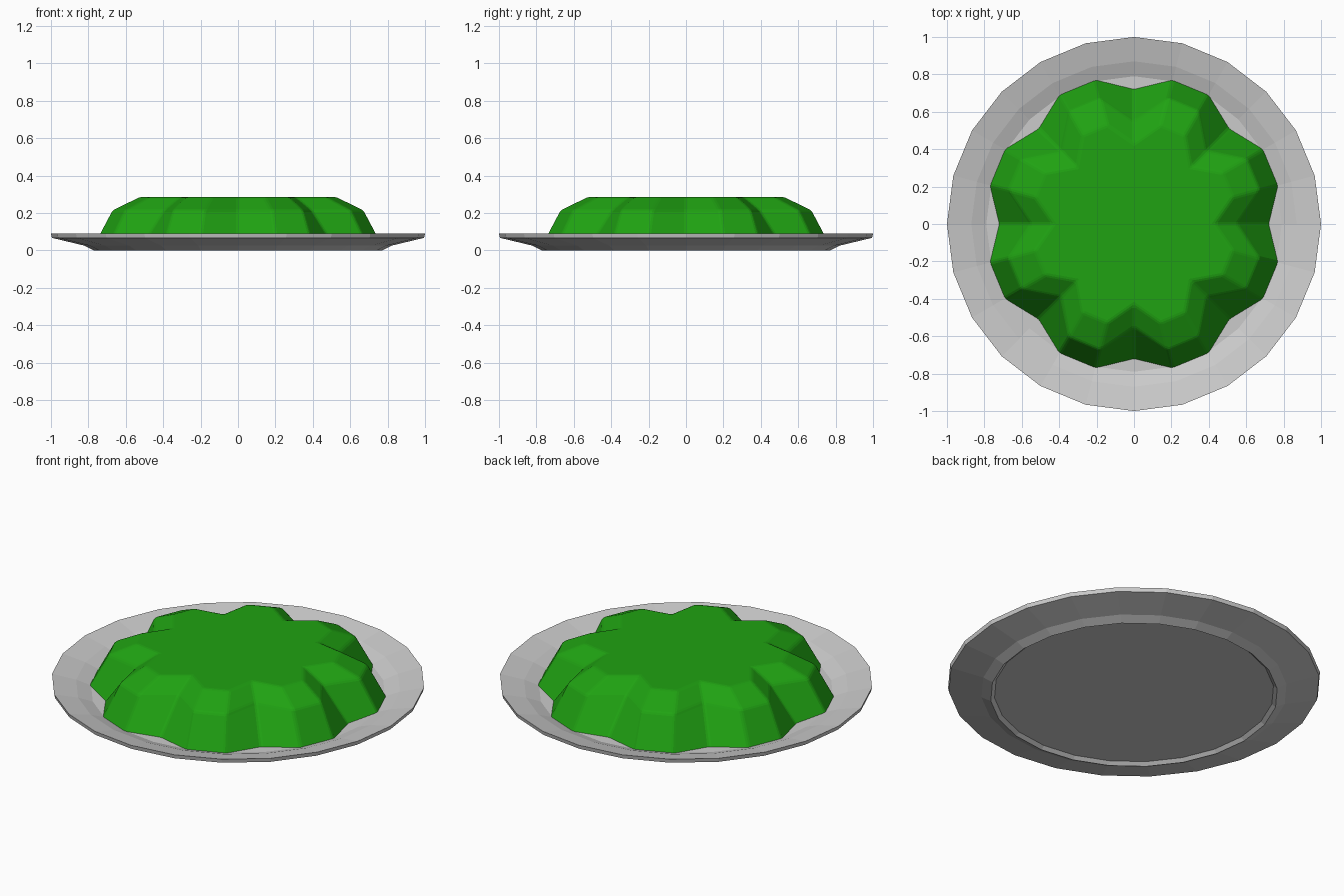
import bpy, bmesh
from math import cos, sin, pi, radians

if "Cube" in bpy.data.objects:
    bpy.data.objects.remove(bpy.data.objects["Cube"])

SIDES = 24


def stacked_rings(name, rings, cap_first, cap_last, color):
    """Bridge rings of (lobe radius, groove radius, z); every third point is a groove."""
    bm = bmesh.new()
    loops = []
    for lobe, groove, z in rings:
        loop = []
        for i in range(SIDES):
            r = groove if i % 3 == 0 else lobe
            a = 2 * pi * i / SIDES
            loop.append(bm.verts.new((r * cos(a), r * sin(a), z)))
        loops.append(loop)
    for low, high in zip(loops, loops[1:]):
        for i in range(SIDES):
            j = (i + 1) % SIDES
            bm.faces.new((low[i], low[j], high[j], high[i]))
    if cap_first:
        bm.faces.new(loops[0][::-1])
    if cap_last:
        bm.faces.new(loops[-1])
    mesh = bpy.data.meshes.new(name)
    bm.to_mesh(mesh)
    bm.free()
    obj = bpy.data.objects.new(name, mesh)
    bpy.context.collection.objects.link(obj)
    mat = bpy.data.materials.new(name + "_color")
    mat.diffuse_color = (*color, 1.0)
    mat.use_nodes = True
    mat.node_tree.nodes["Principled BSDF"].inputs["Base Color"].default_value = mat.diffuse_color
    mesh.materials.append(mat)
    return obj


# Plate: recessed foot, underside, rim, then the inner dish
plate_profile = [(0.75, 0.018), (0.77, 0.0), (0.82, 0.025), (0.995, 0.067),
                 (1.0, 0.09), (0.87, 0.06), (0.79, 0.03)]
stacked_rings("plate", [(r, r, z) for r, z in plate_profile],
              True, True, (0.67, 0.67, 0.67))

# Fluted jelly with eight lobes, sitting on the plate floor
jelly = stacked_rings("jelly", [(0.797, 0.72, 0.03),
                                (0.697, 0.55, 0.215),
                                (0.547, 0.43, 0.285)],
                      False, True, (0.014, 0.36, 0.006))

# Slightly softened facet edges
bevel = jelly.modifiers.new("soft_edges", 'BEVEL')
bevel.width = 0.012
bevel.segments = 2
bevel.limit_method = 'ANGLE'
bevel.angle_limit = radians(12)
